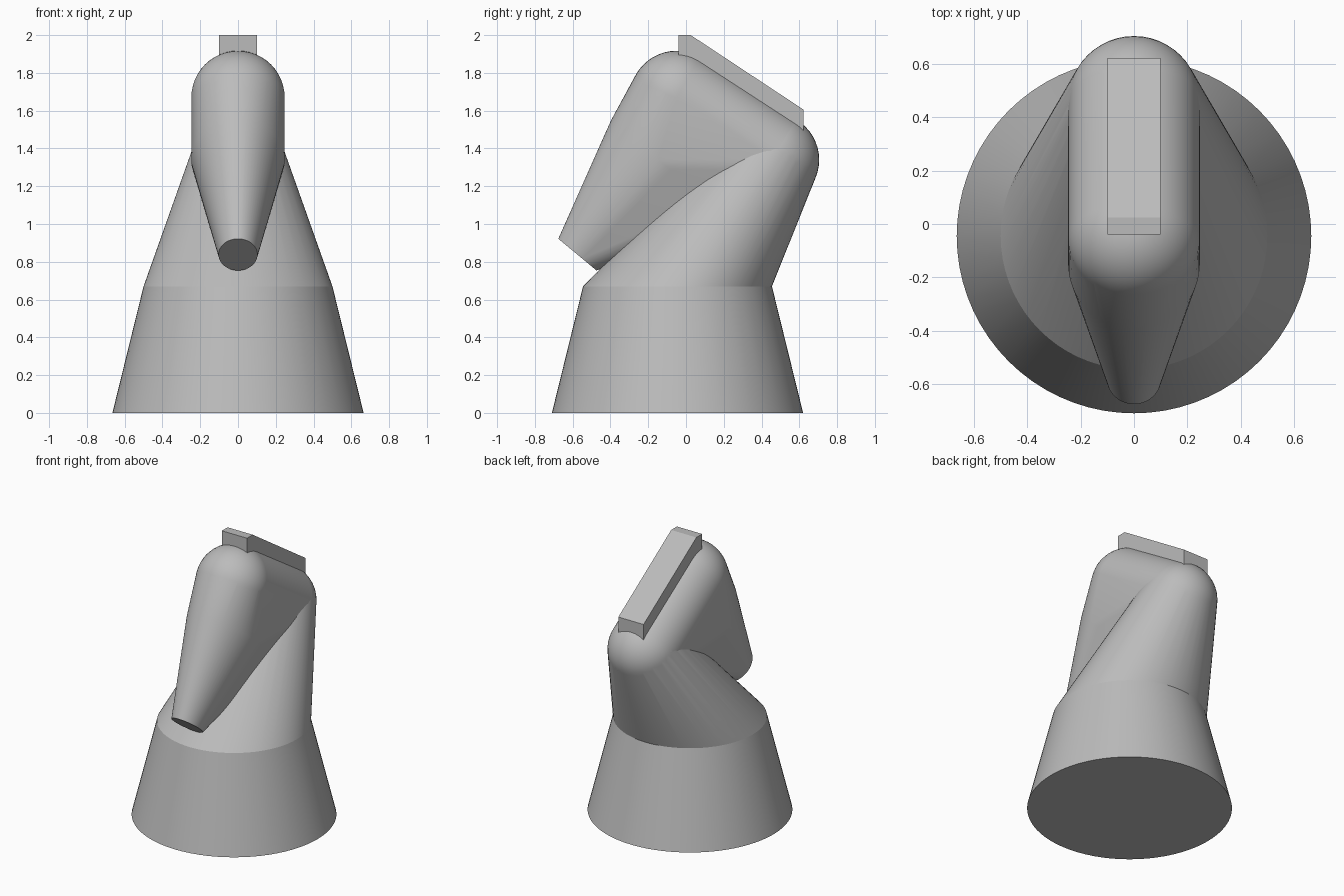
import bpy, bmesh, math
from mathutils import Vector

if "Cube" in bpy.data.objects:
    bpy.data.objects.remove(bpy.data.objects["Cube"])

grey = bpy.data.materials.new("plain grey")
grey.diffuse_color = (0.5, 0.5, 0.5, 1)
grey.use_nodes = True
grey.node_tree.nodes["Principled BSDF"].inputs["Base Color"].default_value = grey.diffuse_color

R = 0.247                          # tube radius
ELBOW = Vector((0, 0.458, 1.34))   # rear bend
CROWN = Vector((0, -0.05, 1.67))   # top bend
BASE_Y = -0.045


def ring(centre, u, v, n=72):
    """Points of an ellipse spanned by the half-axes u and v."""
    return [Vector(centre) + Vector(u) * math.cos(2 * math.pi * i / n)
            + Vector(v) * math.sin(2 * math.pi * i / n) for i in range(n)]


def ball(centre, r, n=48):
    """Points of a sphere with its poles on the x axis."""
    pts = []
    for j in range(n // 2 + 1):
        a = math.pi * j / (n // 2)
        s = r * math.sin(a)
        c = centre + Vector((r * math.cos(a), 0, 0))
        pts += [c] if s < 1e-6 else ring(c, (0, s, 0), (0, 0, s), n)
    return pts


def hull(name, points, smooth=True):
    """Convex skin around a set of points."""
    bm = bmesh.new()
    for p in points:
        bm.verts.new(p)
    res = bmesh.ops.convex_hull(bm, input=bm.verts)
    loose = {g for g in res["geom_interior"] + res["geom_unused"]
             if isinstance(g, bmesh.types.BMVert)}
    bmesh.ops.delete(bm, geom=list(loose), context='VERTS')
    bmesh.ops.dissolve_limit(bm, angle_limit=0.002, verts=bm.verts, edges=bm.edges)
    bmesh.ops.recalc_face_normals(bm, faces=bm.faces)
    mesh = bpy.data.meshes.new(name)
    bm.to_mesh(mesh)
    bm.free()
    mesh.materials.append(grey)
    obj = bpy.data.objects.new(name, mesh)
    bpy.context.collection.objects.link(obj)
    if smooth:
        bpy.ops.object.select_all(action='DESELECT')
        obj.select_set(True)
        bpy.context.view_layer.objects.active = obj
        bpy.ops.object.shade_smooth_by_angle(angle=math.radians(25))
    return obj


def disc(z, r):
    return ring((0, BASE_Y, z), (r, 0, 0), (0, r, 0))


# Tapered foot and the neck that leans back to the rear bend
hull("base", disc(0, 0.665) + disc(0.67, 0.5))
hull("neck", disc(0.67, 0.5) + ball(ELBOW, R))

# Head: both bends joined with a tapering oval snout
tilt = Vector((0, 0.77, -0.64))    # direction across the snout
snout_root = ring((0, -0.146, 1.342), (R, 0, 0), tilt * 0.325)
snout_tip = ring((0, -0.575, 0.838), (0.103, 0, 0), tilt * 0.131)
hull("head", ball(ELBOW, R) + ball(CROWN, R) + snout_root + snout_tip)

# Flat ridge along the top
profile = [(-0.04, 1.8), (-0.04, 2.0), (0.025, 2.0), (0.623, 1.605), (0.623, 1.4)]
hull("ridge", [Vector((x, y, z)) for x in (-0.1, 0.1) for y, z in profile], smooth=False)
